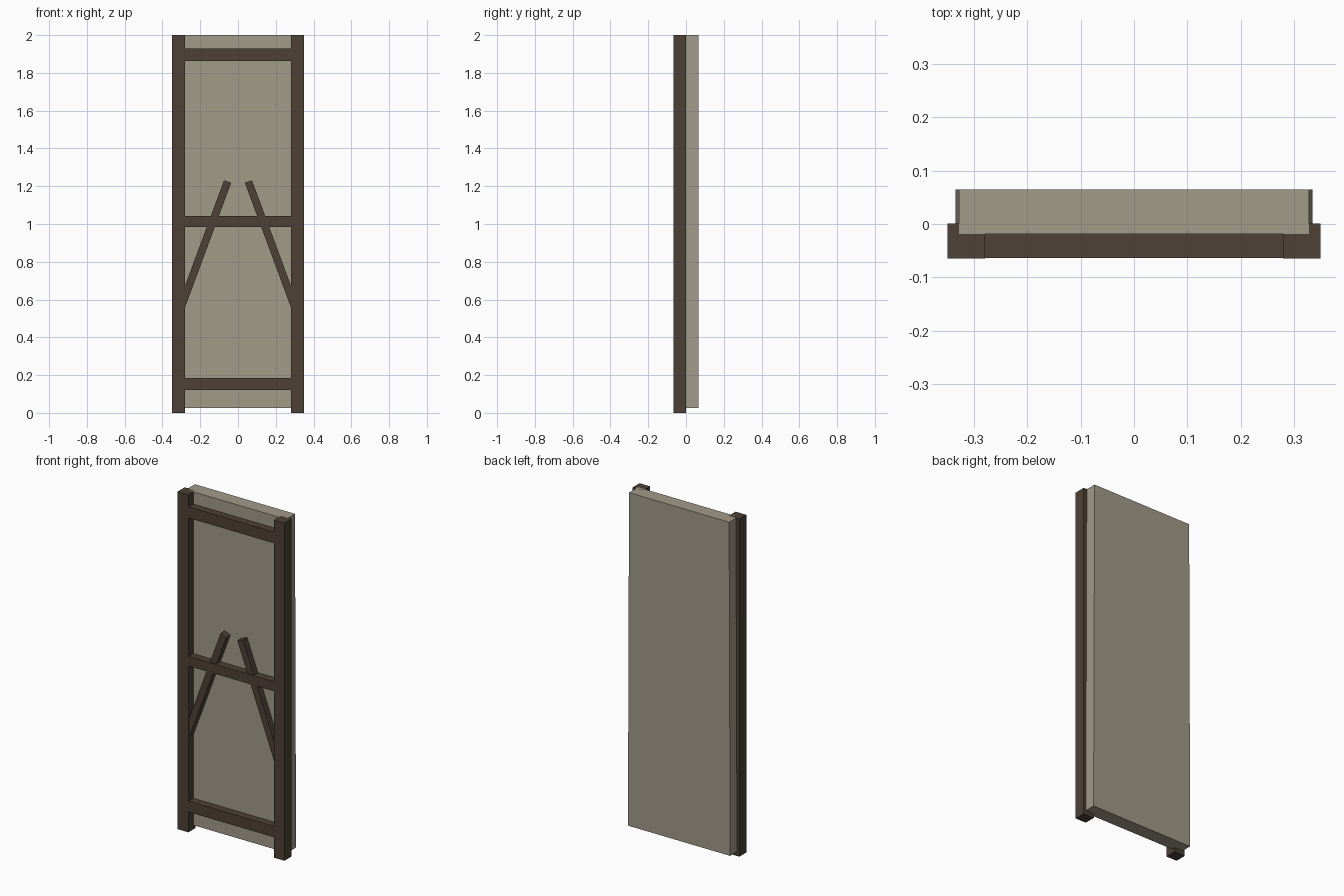
import bpy, bmesh, math
from mathutils import Matrix

if "Cube" in bpy.data.objects:
    bpy.data.objects.remove(bpy.data.objects["Cube"])


def material(name, color):
    m = bpy.data.materials.new(name)
    m.diffuse_color = (*color, 1)
    m.use_nodes = True
    m.node_tree.nodes["Principled BSDF"].inputs["Base Color"].default_value = m.diffuse_color
    return m


WOOD = material("dark wood", (0.076, 0.052, 0.037))
PLASTER = material("plaster", (0.36, 0.325, 0.25))


def box(name, lo, hi, mat, tilt=0.0, top_scale=1.0):
    """Box between two corners, optionally tilted about y and tapered in x."""
    c = [(a + b) / 2 for a, b in zip(lo, hi)]
    s = [b - a for a, b in zip(lo, hi)]
    bm = bmesh.new()
    bmesh.ops.create_cube(bm, size=1, matrix=Matrix.Diagonal((*s, 1)))
    for v in bm.verts:
        if v.co.z > 0:
            v.co.x *= top_scale
    bm.transform(Matrix.Translation(c) @ Matrix.Rotation(tilt, 4, 'Y'))
    me = bpy.data.meshes.new(name)
    bm.to_mesh(me)
    bm.free()
    me.materials.append(mat)
    ob = bpy.data.objects.new(name, me)
    bpy.context.collection.objects.link(ob)


# Wall panel, slightly narrower at the top
box("wall_panel", (-0.335, -0.019, 0.025), (0.335, 0.065, 2.0), PLASTER, top_scale=0.328 / 0.335)

# Horizontal rails
for name, z0, z1 in (("bottom_rail", 0.12, 0.185), ("middle_rail", 0.985, 1.042), ("top_rail", 1.862, 1.928)):
    box(name, (-0.3, -0.0635, z0), (0.3, -0.015, z1), WOOD)

# Posts and diagonal braces, mirrored left and right
ANGLE = math.radians(20.3)
LENGTH = 0.72
for side, s in (("left", -1), ("right", 1)):
    x = s * 0.315
    box(side + "_post", (x - 0.035, -0.065, 0), (x + 0.035, 0.001, 2.0), WOOD)
    cx = s * (0.055 + math.sin(ANGLE) * LENGTH / 2)
    cz = 1.225 - math.cos(ANGLE) * LENGTH / 2
    box(side + "_brace", (cx - 0.02, -0.058, cz - LENGTH / 2),
        (cx + 0.02, -0.015, cz + LENGTH / 2), WOOD, tilt=-s * ANGLE)
